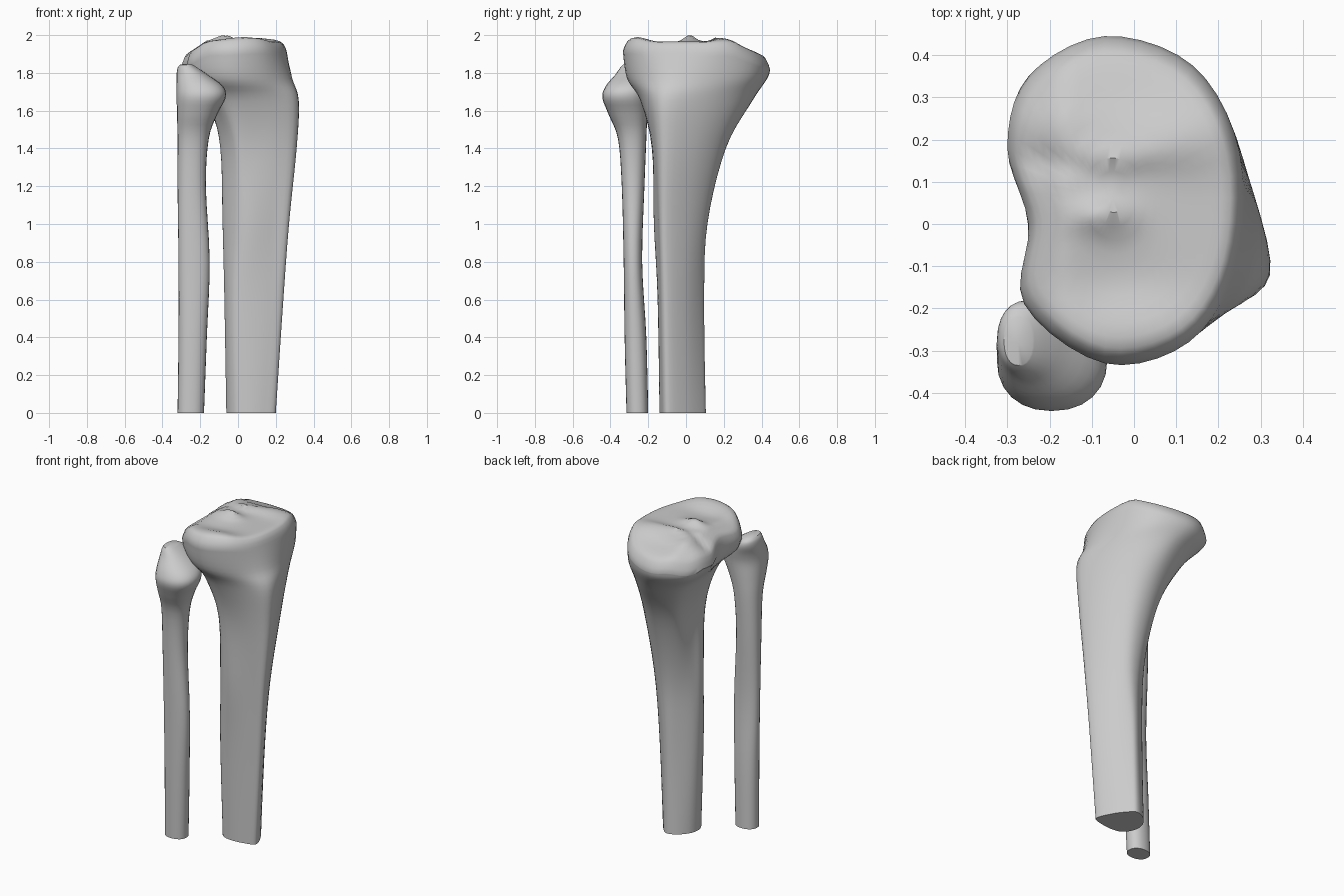
import bpy, bmesh, math
from mathutils import Vector

cube = bpy.data.objects.get("Cube")
if cube:
    bpy.data.objects.remove(cube, do_unlink=True)

bone = bpy.data.materials.new("bone_grey")
bone.use_nodes = True
colour = (0.6, 0.6, 0.6, 1)
bone.diffuse_color = colour
bone.node_tree.nodes["Principled BSDF"].inputs["Base Color"].default_value = colour


def spline(a, b, c, d, t):
    """Catmull-Rom point between b and c."""
    return 0.5 * (2 * b + (c - a) * t + (2 * a - 5 * b + 4 * c - d) * t * t
                  + (3 * b - a - 3 * c + d) * t ** 3)


def smooth_ring(points, steps):
    n = len(points)
    return [spline(points[i - 1], points[i], points[(i + 1) % n], points[(i + 2) % n], s / steps)
            for i in range(n) for s in range(steps)]


def smooth_stack(rings, steps):
    """Insert interpolated rings between the key rings."""
    last = len(rings) - 1
    out = []
    for i in range(last):
        keys = [rings[max(0, min(last, i + k))] for k in (-1, 0, 1, 2)]
        for s in range(steps):
            out.append([spline(*column, s / steps) for column in zip(*keys)])
    return out + [rings[last]]


def loft(name, rings, tip):
    """Skin the rings, close the bottom flat and the top to a tip point."""
    bm = bmesh.new()
    loops = [[bm.verts.new(p) for p in ring] for ring in rings]
    n = len(loops[0])
    for low, high in zip(loops, loops[1:]):
        for i in range(n):
            j = (i + 1) % n
            bm.faces.new((low[i], low[j], high[j], high[i]))
    top = bm.verts.new(tip)
    for i in range(n):
        bm.faces.new((loops[-1][i], loops[-1][(i + 1) % n], top))
    bm.faces.new(loops[0][::-1])
    bmesh.ops.recalc_face_normals(bm, faces=bm.faces[:])
    mesh = bpy.data.meshes.new(name)
    bm.to_mesh(mesh)
    bm.free()
    mesh.materials.append(bone)
    obj = bpy.data.objects.new(name, mesh)
    bpy.context.collection.objects.link(obj)
    bpy.ops.object.select_all(action='DESELECT')
    obj.select_set(True)
    bpy.context.view_layer.objects.active = obj
    bpy.ops.object.shade_smooth_by_angle(angle=math.radians(40))
    return obj


def bump(x, y, cx, cy, rx, ry):
    return math.exp(-((x - cx) / rx) ** 2 - ((y - cy) / ry) ** 2)


def plateau(x, y):
    """Height of the joint surface: two shallow dishes with spines between."""
    z = 1.965 - 0.45 * max(0, y - 0.25) - 0.62 * max(0, -x - 0.17)
    z += 0.035 * bump(x, y, -0.07, 0.02, 0.07, 0.04)
    z += 0.02 * bump(x, y, -0.06, 0.16, 0.1, 0.03)
    z += 0.02 * bump(x, y, 0.1, 0.19, 0.12, 0.06)
    z += 0.025 * bump(x, y, 0.04, -0.26, 0.16, 0.08)
    z -= 0.02 * bump(x, y, -0.2, 0.15, 0.08, 0.03)
    z -= 0.012 * bump(x, y, -0.05, -0.14, 0.13, 0.07)
    z -= 0.012 * bump(x, y, -0.03, 0.28, 0.13, 0.07)
    return z


# Shin bone: sections in hundredths, starting at the front crest
shaft = {
    0: [(20, -10), (16, 0), (10, 8), (6, 10.5), (0, 8),
        (-5, 2), (-6, -5), (-2, -12), (5, -14), (14, -13)],
    0.6: [(24, -11), (19, 0), (11, 8), (6, 9.5), (0, 6),
          (-6, 0), (-7, -6), (-3, -13), (5, -15), (17, -14)],
    1.0: [(27, -12), (22, 1), (14, 10), (6, 11), (-1, 7),
          (-6, 1), (-8, -5), (-2, -14), (6, -17), (19, -15)],
    1.4: [(31, -12), (26, 5), (16, 18), (5, 21), (-5, 16),
          (-8, 4), (-9, -5), (-2, -16), (6, -18), (21, -17)],
    1.65: [(32, -12), (27, 10), (16, 28), (2, 35), (-14, 27),
           (-17, 9), (-14, -6), (-10, -19), (3, -24), (20, -21)],
    1.77: [(28, -10), (26, 15), (15, 35), (-5, 43), (-23, 34),
           (-26, 17), (-24, -1), (-22, -20), (-5, -31), (15, -26)],
}
rim = [(24, -10), (25, 17), (14, 37.5), (-7, 44.5), (-25, 35),
       (-30, 18), (-25, 0), (-26, -19), (-7, -33), (13, -28)]


def section(points, z):
    return smooth_ring([Vector((x / 100, y / 100, z)) for x, y in points], 5)


keys = [section(points, z) for z, points in shaft.items()]
edge = section(rim, 0)
for p in edge:
    p.z = plateau(p.x, p.y) - 0.06
rings = smooth_stack(keys + [edge], 5)

# Joint surface: the rim shrinks inwards and follows the plateau
centre = Vector((-0.05, 0.06, 0))
inner = [(0.98, 0.036), (0.94, 0.012), (0.9, 0.003)] + [(k / 12, 0) for k in range(10, 0, -1)]
for scale, drop in inner:
    ring = []
    for p in edge:
        q = centre.lerp(p, scale)
        ring.append(Vector((q.x, q.y, plateau(q.x, q.y) - drop)))
    rings.append(ring)
loft("shin_bone", rings, (centre.x, centre.y, plateau(centre.x, centre.y)))

# Thin outer bone: height, then x and y limits of each oval section
ovals = [
    (0, -0.32, -0.18, -0.315, -0.2),
    (0.4, -0.315, -0.165, -0.325, -0.21),
    (0.8, -0.315, -0.15, -0.33, -0.232),
    (1.2, -0.32, -0.17, -0.34, -0.22),
    (1.45, -0.32, -0.155, -0.36, -0.21),
    (1.58, -0.323, -0.11, -0.41, -0.205),
    (1.67, -0.325, -0.065, -0.443, -0.2),
    (1.73, -0.325, -0.08, -0.425, -0.19),
    (1.79, -0.325, -0.16, -0.375, -0.18),
    (1.825, -0.32, -0.21, -0.35, -0.19),
    (1.843, -0.308, -0.24, -0.335, -0.22),
]


def oval(z, x0, x1, y0, y1, sides=24):
    ring = []
    for i in range(sides):
        a = math.tau * i / sides
        c, s = (math.copysign(abs(v) ** 0.9, v) for v in (math.cos(a), math.sin(a)))
        ring.append(Vector(((x0 + x1) / 2 + c * (x1 - x0) / 2,
                            (y0 + y1) / 2 + s * (y1 - y0) / 2, z)))
    return ring


loft("outer_bone", smooth_stack([oval(*row) for row in ovals], 4), (-0.275, -0.28, 1.848))
